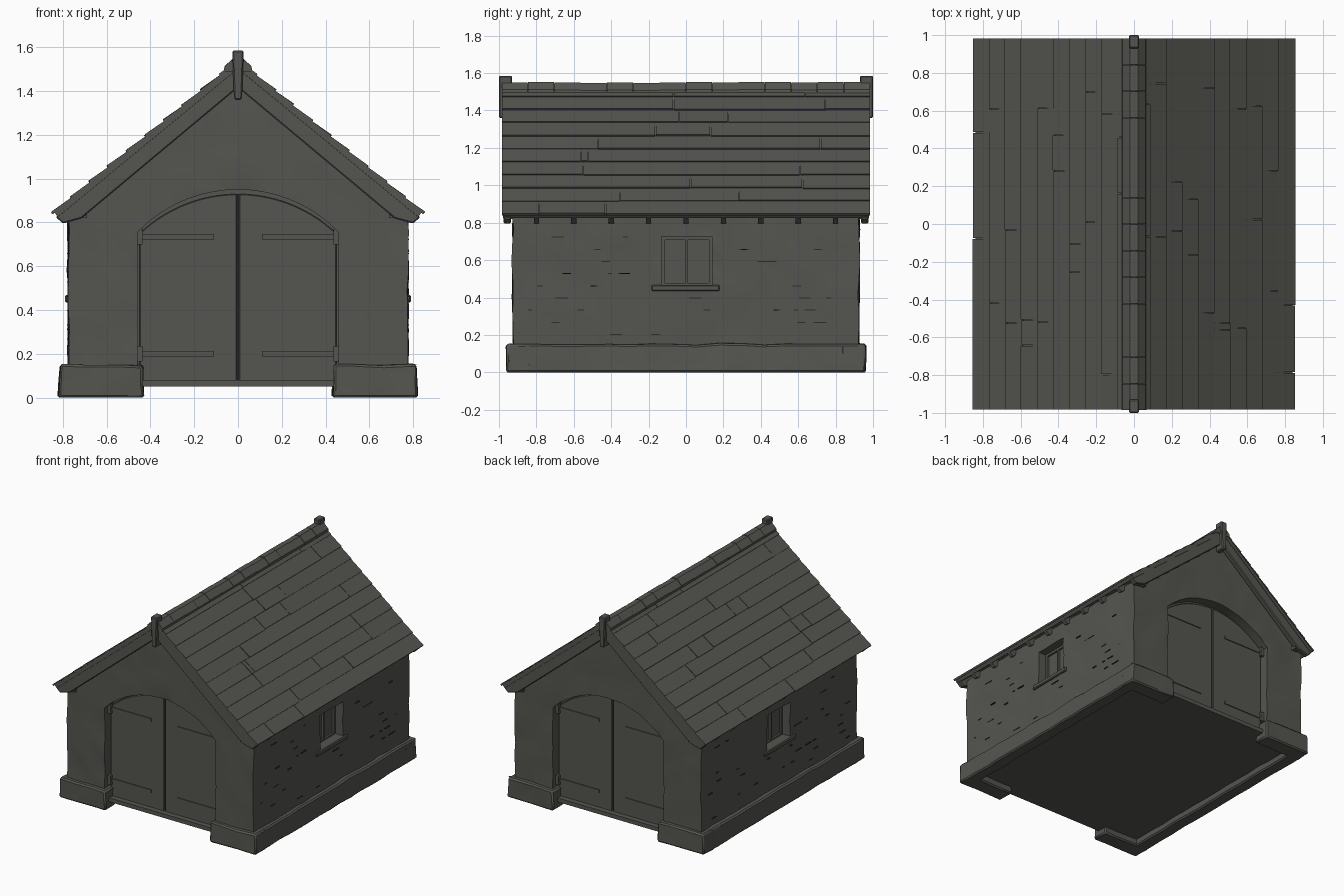
import bpy, bmesh, math, random
from mathutils import Vector, noise

random.seed(4)
if "Cube" in bpy.data.objects:
    bpy.data.objects.remove(bpy.data.objects["Cube"], do_unlink=True)


def material(name, rgb):
    m = bpy.data.materials.new(name)
    m.use_nodes = True
    m.diffuse_color = (*rgb, 1)
    bsdf = m.node_tree.nodes["Principled BSDF"]
    bsdf.inputs["Base Color"].default_value = (*rgb, 1)
    bsdf.inputs["Roughness"].default_value = 0.9
    return m


GREY = material("weathered grey", (0.09, 0.09, 0.08))
DARK = material("dark joint", (0.025, 0.025, 0.022))


def add_prism(bm, pts, y0, y1):
    """Extrude an x-z outline along y."""
    face = bm.faces.new([bm.verts.new((x, y0, z)) for x, z in pts])
    new = bmesh.ops.extrude_face_region(bm, geom=[face])["geom"]
    for v in new:
        if isinstance(v, bmesh.types.BMVert):
            v.co.y = y1


def add_box(bm, x0, x1, y0, y1, z0, z1):
    add_prism(bm, [(x0, z0), (x1, z0), (x1, z1), (x0, z1)], y0, y1)


def roughen(bm, step, amount):
    """Slice into a grid and wobble the surface like rough masonry."""
    for axis in range(3):
        for i in range(-12, 20):
            normal = [0, 0, 0]
            normal[axis] = 1
            bmesh.ops.bisect_plane(bm, geom=bm.verts[:] + bm.edges[:] + bm.faces[:],
                                   plane_co=Vector(normal) * (i + 0.5) * step, plane_no=normal)
    bmesh.ops.triangulate(bm, faces=bm.faces[:])
    for v in bm.verts:
        offset = noise.noise_vector(v.co * 9) * amount
        if v.co.z < 0.06:
            offset.z = 0
        v.co += offset


def finish(bm, name, mat=GREY, bevel=0.0, rough=None):
    bmesh.ops.recalc_face_normals(bm, faces=bm.faces[:])
    if rough:
        roughen(bm, *rough)
    mesh = bpy.data.meshes.new(name)
    bm.to_mesh(mesh)
    bm.free()
    mesh.materials.append(mat)
    ob = bpy.data.objects.new(name, mesh)
    bpy.context.collection.objects.link(ob)
    if bevel:
        mod = ob.modifiers.new("worn edges", "BEVEL")
        mod.width = bevel
    return ob


def arch(half, spring, rise, bottom, x_min=None):
    """Segmental arch outline; x_min keeps only the part right of it."""
    r = (half ** 2 + rise ** 2) / (2 * rise)
    left = -half if x_min is None else x_min
    xs = [half + (left - half) * i / 16 for i in range(17)]
    top = [(x, spring + rise - r + math.sqrt(r * r - x * x)) for x in xs]
    return [(left, bottom), (half, bottom)] + top


def flip(pts, side):
    return [(x * side, z) for x, z in pts]


SIDES = (-1, 1)

# Walls with arched door recesses and window recesses
bm = bmesh.new()
add_prism(bm, [(-.775, .06), (.775, .06), (.775, .85), (0, 1.49), (-.775, .85)], -.925, .925)
walls = finish(bm, "walls", rough=(0.09, 0.012))

bm = bmesh.new()
for s in SIDES:
    add_prism(bm, arch(.46, .755, .195, -.1), s * .85, s * 1.1)
    add_box(bm, s * .69, s * .9, -.13, .14, .46, .725)
cutter = finish(bm, "opening_cutter")
cutter.hide_render = True
mod = walls.modifiers.new("openings", "BOOLEAN")
mod.operation, mod.solver, mod.object = "DIFFERENCE", "EXACT", cutter
bpy.context.view_layer.objects.active = walls
bpy.ops.object.modifier_apply(modifier=mod.name)
bpy.data.objects.remove(cutter, do_unlink=True)

# Stone plinth: long sides and corner returns beside each doorway
bm = bmesh.new()
for s in SIDES:
    add_prism(bm, flip([(.72, 0), (.82, 0), (.81, .15), (.72, .15)], s), -.955, .955)
finish(bm, "side_plinth", bevel=0.01, rough=(0.12, 0.01))
bm = bmesh.new()
for s in SIDES:
    for e in SIDES:
        add_prism(bm, flip([(.43, 0), (.82, 0), (.81, .15), (.435, .15)], s), e * .83, e * .96)
finish(bm, "corner_plinth", bevel=0.01, rough=(0.12, 0.01))

# Floor slab
bm = bmesh.new()
add_box(bm, -.77, .77, -.91, .91, .05, .08)
finish(bm, "floor")

# Double doors, straps and hinge pins at both ends
doors, straps, gaps = bmesh.new(), bmesh.new(), bmesh.new()
for e in SIDES:
    for s in SIDES:
        add_prism(doors, flip(arch(.45, .75, .18, .055, .004), s), e * .84, e * .87)
        for z in (.2, .735):
            add_box(straps, s * .11, s * .45, e * .865, e * .877, z - .012, z + .012)
            add_box(straps, s * .435, s * .46, e * .865, e * .89, z - .035, z + .035)
    add_box(gaps, -.004, .004, e * .845, e * .86, .06, .93)
finish(doors, "doors", bevel=0.004)
finish(straps, "door_straps")
finish(gaps, "door_gaps", DARK)

# Windows: pane, frame, bars and sill
frames, sills, panes = bmesh.new(), bmesh.new(), bmesh.new()
for s in SIDES:
    add_box(panes, s * .68, s * .697, -.13, .14, .46, .72)
    for y0, y1 in ((-.13, -.112), (-.003, .009), (.122, .14)):
        add_box(frames, s * .69, s * .712, y0, y1, .46, .725)
    for z in (.46, .707):
        add_box(frames, s * .69, s * .712, -.13, .14, z, z + .018)
    add_box(sills, s * .69, s * .79, -.185, .18, .435, .468)
finish(panes, "window_panes")
finish(frames, "window_frames")
finish(sills, "window_sills", bevel=0.006)

# Sparse open joints in the masonry of the long walls
bm = bmesh.new()
for s in SIDES:
    for i in range(40):
        y = random.uniform(-.85, .8)
        z = .2 + .065 * random.randrange(9)
        w = random.uniform(.02, .07)
        if abs(y) > .24 or z < .4:
            add_box(bm, s * .765, s * .78, y, y + w, z, z + .005)
finish(bm, "masonry_joints", DARK)

# Roof frame of reference: distance down the slope and height off it
RIDGE = Vector((0, 1.55))
DOWN = Vector((.85, -.70)).normalized()
OUT = Vector((.70, .85)).normalized()
LENGTH = 1.1


def slope(side, pts):
    return flip([tuple(RIDGE + DOWN * a + OUT * b) for a, b in pts], side)


# Roof deck and overlapping boards running along the building
deck, boards = bmesh.new(), bmesh.new()
course = LENGTH / 10
for s in SIDES:
    add_prism(deck, slope(s, [(0, -.01), (LENGTH - .005, -.01), (LENGTH - .005, -.036), (.03, -.036), (0, -.036)]),
              -.978, .978)
    for i in range(10):
        a, b = i * course, (i + 1) * course + .004
        joints = [-.985] + sorted(random.uniform(-.8, .8) for k in range(2)) + [.985]
        for y0, y1 in zip(joints, joints[1:]):
            lift = random.uniform(-.002, .003)
            low = b + random.uniform(-.004, .003)
            add_prism(boards, slope(s, [(a, -.012), (a, -.007), (low, lift), (low, -.012)]),
                      y0 + .002, y1 - .002)
finish(deck, "roof_deck")
finish(boards, "roof_boards")

# Ridge caps
bm = bmesh.new()
for i in range(14):
    y = -.985 + i * 1.97 / 14
    h = random.uniform(-.004, .003)
    add_prism(bm, [(-.065, 1.488), (.065, 1.488), (.062, 1.51 + h), (.02, 1.55 + h),
                   (-.02, 1.55 + h), (-.062, 1.51 + h)], y, y + 1.97 / 14 - .002)
finish(bm, "ridge_caps")

# Bargeboards, wall plate ends, rafter tails and ridge posts
barge, plates, rafters, posts = (bmesh.new() for k in range(4))
for s in SIDES:
    for e in SIDES:
        add_prism(barge, flip([(0, 1.51), (.832, .825), (.80, .795), (.715, .818), (0, 1.415)], s),
                  e * .935, e * .975)
    add_box(plates, s * .69, s * .735, -.96, .96, .82, .865)
    for i in range(-4, 5):
        add_prism(rafters, flip([(.72, .90), (.83, .825), (.80, .797), (.70, .86)], s),
                  i * .2 - .014, i * .2 + .014)
    add_prism(posts, [(-.018, 1.36), (.018, 1.36), (.026, 1.585), (-.026, 1.585)], s * .93, s * 1.0)
finish(barge, "bargeboards", bevel=0.006)
finish(plates, "wall_plates")
finish(rafters, "rafter_tails")
finish(posts, "ridge_posts", bevel=0.006)

# Soft shading on the worn masonry
for ob in bpy.context.collection.objects:
    if ob.name in ("walls", "side_plinth", "corner_plinth"):
        bpy.ops.object.select_all(action="DESELECT")
        ob.select_set(True)
        bpy.context.view_layer.objects.active = ob
        bpy.ops.object.shade_smooth_by_angle(angle=math.radians(35))
